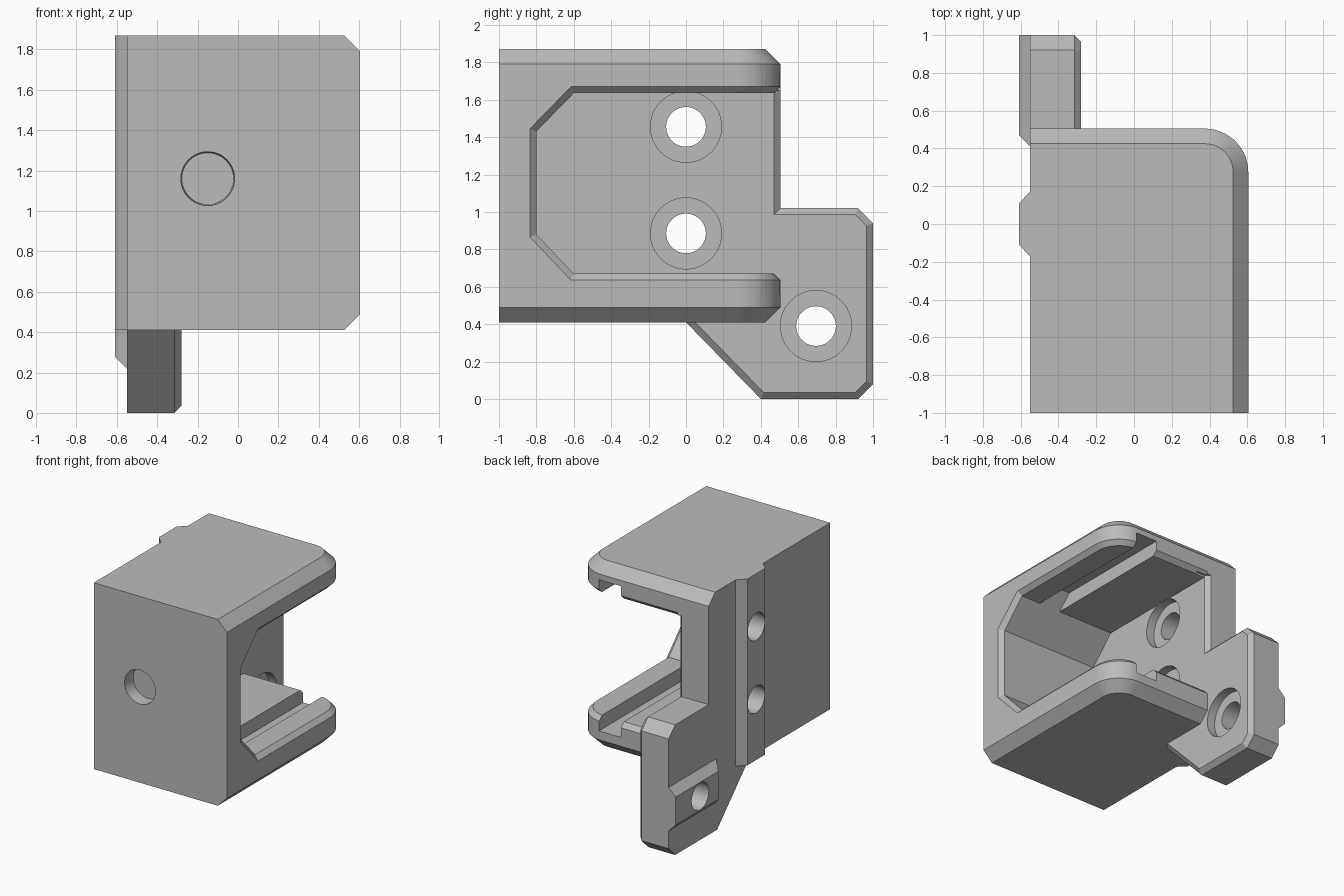
import bpy, bmesh, math
from mathutils import Vector

if "Cube" in bpy.data.objects:
    bpy.data.objects.remove(bpy.data.objects["Cube"])

grey = bpy.data.materials.new("plain_grey")
grey.use_nodes = True
colour = (0.5, 0.5, 0.5, 1)
grey.diffuse_color = colour
grey.node_tree.nodes["Principled BSDF"].inputs["Base Color"].default_value = colour


def loft(name, rings):
    """Solid through a stack of matching point rings."""
    bm = bmesh.new()
    rows = [[bm.verts.new(p) for p in ring] for ring in rings]
    n = len(rows[0])
    for a, b in zip(rows, rows[1:]):
        for i in range(n):
            j = (i + 1) % n
            bm.faces.new((a[i], a[j], b[j], b[i]))
    bm.faces.new(rows[0])
    bm.faces.new(rows[-1])
    bmesh.ops.recalc_face_normals(bm, faces=bm.faces)
    mesh = bpy.data.meshes.new(name)
    bm.to_mesh(mesh)
    bm.free()
    mesh.materials.append(grey)
    obj = bpy.data.objects.new(name, mesh)
    bpy.context.collection.objects.link(obj)
    return obj


def inset(points, d):
    """Mitred inset of a counter-clockwise outline."""
    out = []
    for i, p in enumerate(points):
        p = Vector(p)
        e1 = (p - Vector(points[i - 1])).normalized()
        e2 = (Vector(points[(i + 1) % len(points)]) - p).normalized()
        n1, n2 = Vector((-e1.y, e1.x)), Vector((-e2.y, e2.x))
        out.append(p + (n1 + n2) * d / (1 + n1.dot(n2)))
    return out


def side_loft(name, outline, levels):
    """Loft a (y, z) outline along x; levels are (x, inset)."""
    return loft(name, [[(x, y, z) for y, z in inset(outline, d)] for x, d in levels])


def plan_prism(name, outline, z0, z1):
    return loft(name, [[(x, y, z) for x, y in outline] for z in (z0, z1)])


def plan_loft(name, levels):
    """Box plan with one round corner, lofted through (z, inset) levels."""
    rings = []
    for z, d in levels:
        r = 0.23 - d
        arc = [(0.375 + r * math.cos(a), 0.275 + r * math.sin(a), z)
               for a in (math.pi / 2 * i / 16 for i in range(17))]
        rings.append([(-0.55, -1, z), (0.605 - d, -1, z)] + arc
                     + [(-0.55, 0.505 - d, z)])
    return loft(name, rings)


def cylinder(name, centre, axis, r, length, r2=None):
    """Round bar from centre along the axis."""
    axis = Vector(axis)
    u = axis.orthogonal().normalized()
    v = axis.cross(u)
    rings = []
    for t, rad in ((0, r), (length, r2 or r)):
        rings.append([Vector(centre) + axis * t
                      + (u * math.cos(a) + v * math.sin(a)) * rad
                      for a in (math.tau * i / 48 for i in range(48))])
    return loft(name, rings)


def combine(target, tool, operation):
    mod = target.modifiers.new(tool.name, "BOOLEAN")
    mod.operation = operation
    mod.solver = "EXACT"
    mod.object = tool
    bpy.context.view_layer.objects.active = target
    bpy.ops.object.modifier_apply(modifier=mod.name)
    bpy.data.objects.remove(tool)


# Outer housing with chamfered top and bottom rims
housing = plan_loft("bracket_housing",
                    [(0.41, 0.08), (0.49, 0), (1.79, 0), (1.87, 0.08)])

# Main cavity, flared at the open side
cavity = [(-0.8, 0.88), (-0.6, 0.67), (0.7, 0.67),
          (0.7, 1.635), (-0.6, 1.635), (-0.8, 1.43)]
combine(housing, side_loft("cavity", cavity,
        [(-0.28, 0), (0.57, 0), (0.64, -0.07)]), "DIFFERENCE")

# Long slots in floor and ceiling
slot = [(-0.6, 0.67), (-0.49, 0.56), (0.7, 0.56),
        (0.7, 1.745), (-0.49, 1.745), (-0.6, 1.635)]
combine(housing, side_loft("slot", slot, [(0.21, 0), (0.4, 0)]), "DIFFERENCE")

# Chamfer on the rear inner rims, following the round corner
rim = plan_prism("rim", [(-0.28, 0.275), (0.8, 0.275), (0.8, 0.7), (-0.28, 0.7)],
                 0.62, 1.685)
core = plan_loft("core", [(0.6, -0.035), (0.67, 0.035),
                          (1.635, 0.035), (1.705, -0.035)])
combine(rim, core, "DIFFERENCE")
combine(housing, rim, "DIFFERENCE")

# Chamfer on the rear edge of the side wall
wedge = [(-0.28, 0.47), (-0.2, 0.47), (-0.2, 0.53), (-0.34, 0.53)]
combine(housing, plan_prism("wedge", wedge, 0.9, 1.65), "DIFFERENCE")

# Mounting tab, joined into the side wall
tab = [(-0.2, 0.61), (0, 0.41), (0.4, 0), (0.92, 0), (1, 0.08), (1, 0.94),
       (0.92, 1.02), (0.505, 1.02), (0.505, 1.72), (-0.2, 1.72)]
combine(housing, side_loft("tab", tab,
        [(-0.55, 0), (-0.315, 0), (-0.28, 0.035)]), "UNION")

# Locating ridges on the outer side: one upright, one along the tab
ridge = [(-0.5, -0.17), (-0.5, 0.17), (-0.55, 0.17),
         (-0.61, 0.11), (-0.61, -0.11), (-0.55, -0.17)]
combine(housing, plan_prism("upright_ridge", ridge, 0.41, 1.87), "UNION")
tab_ridge = loft("tab_ridge", [[(x, y0 if x > -0.6 else y1, 0.39 + w) for x, w in ridge]
                               for y0, y1 in ((0.41, 0.47), (1, 1))])
combine(housing, tab_ridge, "UNION")

# Screw holes with counterbores
for y, z in ((0, 1.455), (0, 0.885), (0.695, 0.39)):
    combine(housing, cylinder("hole", (-0.8, y, z), (1, 0, 0), 0.106, 0.6), "DIFFERENCE")
    combine(housing, cylinder("counterbore", (-0.35, y, z), (1, 0, 0), 0.19, 0.075),
            "DIFFERENCE")

# Blind round pocket in the front
combine(housing, cylinder("pocket", (-0.15, -1.01, 1.16), (0, 1, 0), 0.134, 0.11, 0.128),
        "DIFFERENCE")

bpy.ops.object.select_all(action="DESELECT")
housing.select_set(True)
bpy.context.view_layer.objects.active = housing
bpy.ops.object.shade_smooth_by_angle(angle=math.radians(25))
